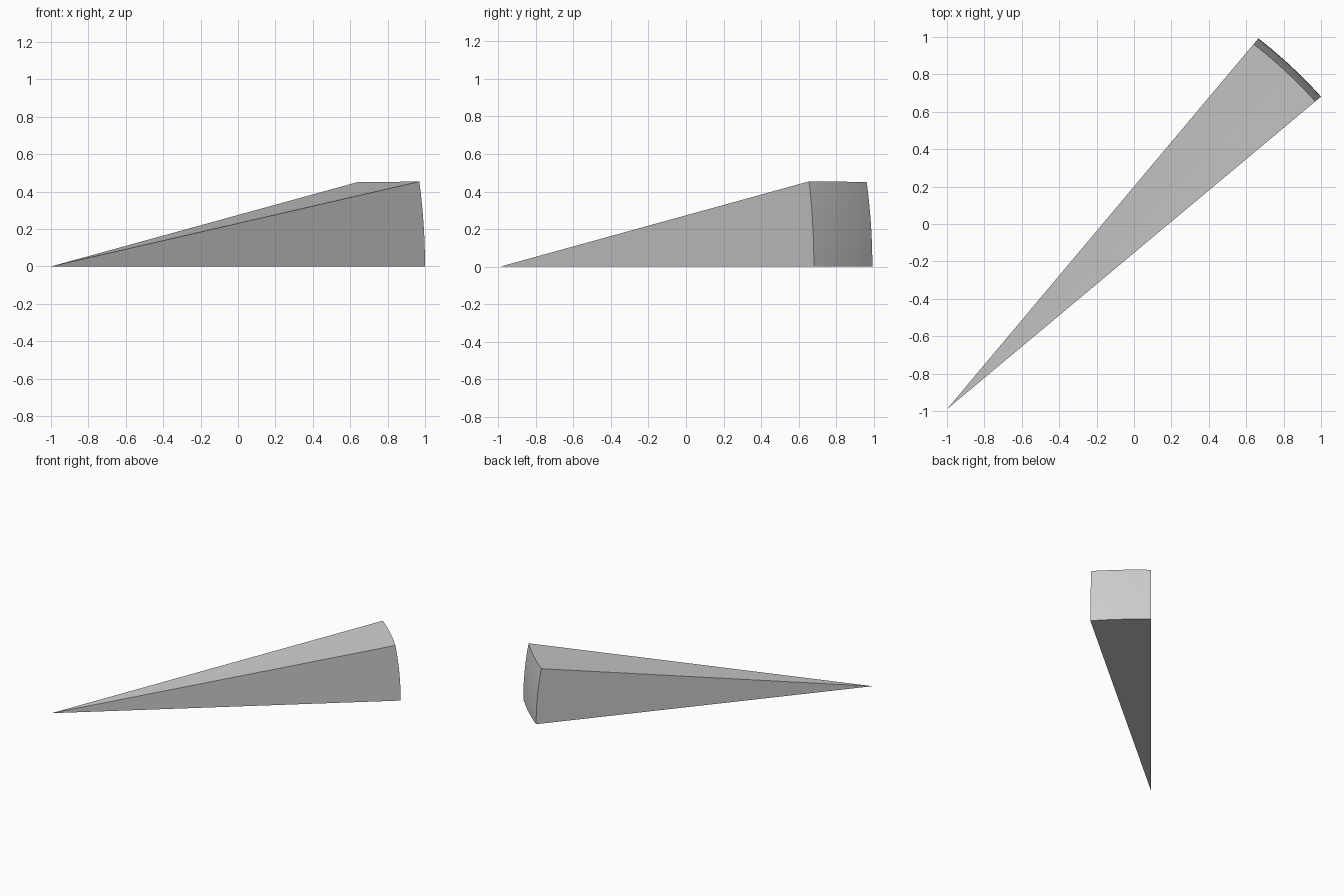
import bpy, bmesh, math
from mathutils import Vector

cube = bpy.data.objects.get("Cube")
if cube:
    bpy.data.objects.remove(cube, do_unlink=True)

APEX = Vector((-1, -0.99, 0))
AZIMUTH = (math.radians(39.88), math.radians(49.97))
ELEVATION = math.radians(10.03)
RADIUS = (2.606, 2.589)
STEPS = 12


def shell_point(i, j):
    """Point on the rounded end: i runs sideways, j runs upwards."""
    u, v = i / STEPS, j / STEPS
    a = AZIMUTH[0] + u * (AZIMUTH[1] - AZIMUTH[0])
    e = v * ELEVATION
    r = RADIUS[0] + u * (RADIUS[1] - RADIUS[0])
    return APEX + r * Vector((math.cos(e) * math.cos(a), math.cos(e) * math.sin(a), math.sin(e)))


grey = bpy.data.materials.new("plain_grey")
grey.use_nodes = True
colour = (0.6, 0.6, 0.6, 1)
grey.diffuse_color = colour
grey.node_tree.nodes["Principled BSDF"].inputs["Base Color"].default_value = colour

bm = bmesh.new()
apex = bm.verts.new(APEX)
grid = [[bm.verts.new(shell_point(i, j)) for j in range(STEPS + 1)] for i in range(STEPS + 1)]

# Rounded end
for i in range(STEPS):
    for j in range(STEPS):
        bm.faces.new((grid[i][j], grid[i + 1][j], grid[i + 1][j + 1], grid[i][j + 1]))

# Top cone and the flat sides and base, fanned from the tip
rims = [
    [grid[i][0] for i in range(STEPS + 1)],
    [grid[i][STEPS] for i in range(STEPS + 1)],
    grid[0],
    grid[STEPS],
]
for rim in rims:
    for a, b in zip(rim, rim[1:]):
        bm.faces.new((apex, a, b))
bmesh.ops.recalc_face_normals(bm, faces=bm.faces)

mesh = bpy.data.meshes.new("sphere_wedge")
bm.to_mesh(mesh)
bm.free()
mesh.materials.append(grey)
wedge = bpy.data.objects.new("sphere_wedge", mesh)
bpy.context.collection.objects.link(wedge)

# Smooth the curved end, keep the borders crisp
bpy.context.view_layer.objects.active = wedge
wedge.select_set(True)
bpy.ops.object.shade_smooth_by_angle(angle=math.radians(8))
